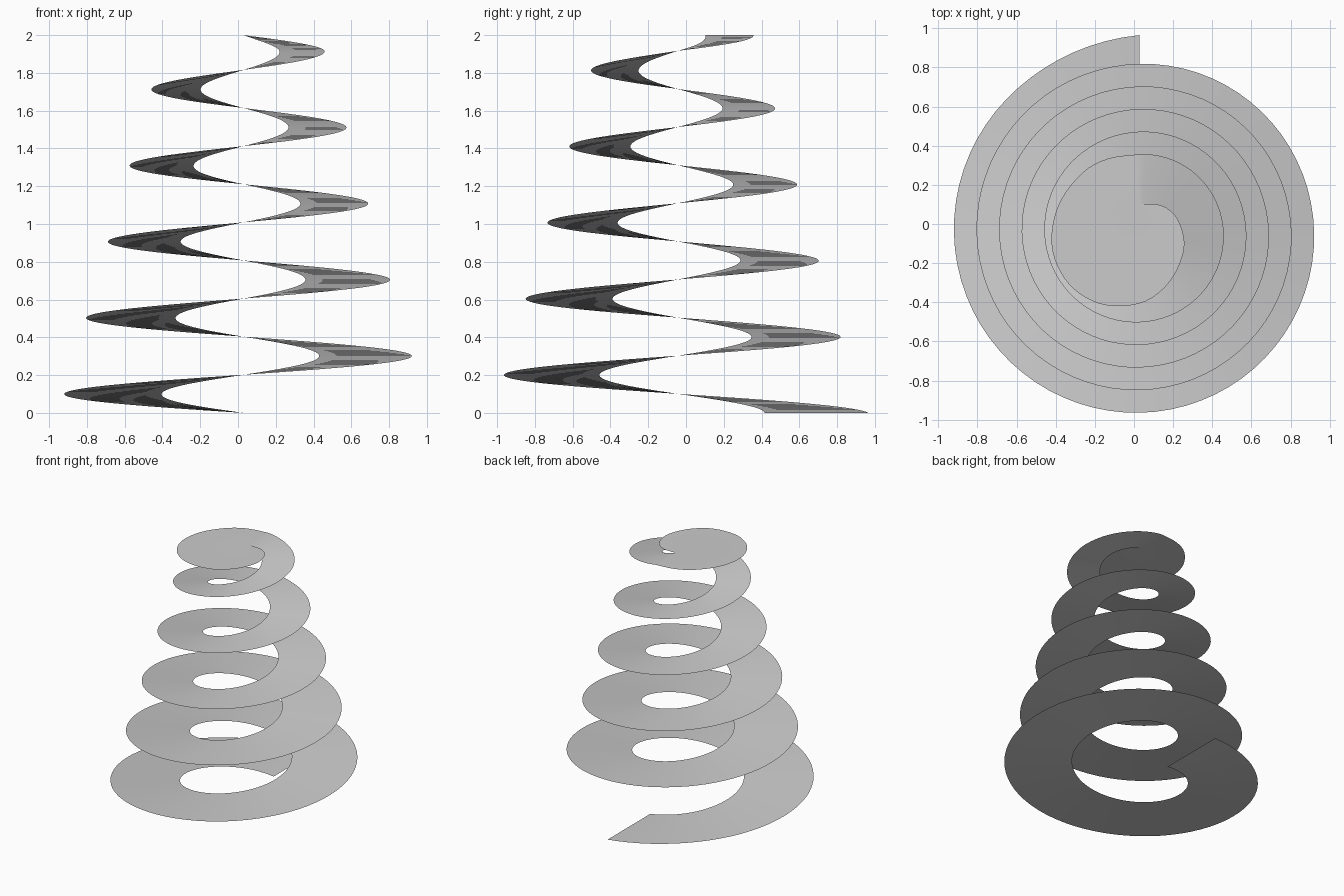
import bpy, bmesh, math
from mathutils import Vector

if "Cube" in bpy.data.objects:
    bpy.data.objects.remove(bpy.data.objects["Cube"])

CX, CY = 0.029, -0.044      # axis of the spiral
TURNS, STEPS = 5, 72

# inner radius at every quarter turn, bottom to top
INNER = [.46, .434, .414, .401, .391, .36, .345, .328, .332, .333, .318,
         .301, .294, .264, .25, .238, .237, .227, .207, .191, .146]


def spline(pts, i, f):
    """Catmull-Rom value between pts[i] and pts[i+1]."""
    p0, p1 = pts[max(i - 1, 0)], pts[i]
    p2, p3 = pts[min(i + 1, len(pts) - 1)], pts[min(i + 2, len(pts) - 1)]
    return 0.5 * (2 * p1 + (p2 - p0) * f + (2 * p0 - 5 * p1 + 4 * p2 - p3) * f * f
                  + (3 * p1 - p0 - 3 * p2 + p3) * f ** 3)


def inner_radius(t):
    i = min(int(t * 4), len(INNER) - 2)
    return spline(INNER, i, t * 4 - i)


def outer_radius(t):
    flare = 0.031 * max(0, 1 - t / 0.125) ** 2   # lower tip swings outwards
    return 0.978 - 0.1155 * t + flare


def height(t):
    return 0.4035 * t if t < 4.75 else 1.9166 + (t - 4.75) / 0.25 * 0.0834


bm = bmesh.new()

# Tapering helical ribbon
rows = []
for k in range(TURNS * STEPS + 1):
    t = k / STEPS
    a = math.pi / 2 + 2 * math.pi * t
    rows.append([bm.verts.new((CX + r * math.cos(a), CY + r * math.sin(a), height(t)))
                 for r in (inner_radius(t), outer_radius(t))])
for (i0, o0), (i1, o1) in zip(rows, rows[1:]):
    bm.faces.new((i0, o0, o1, i1))

# Flat top plate continuing from the ribbon's upper end
inner_end, outer_end = rows[-1]
outline = [outer_end.co.xy.copy()] + [Vector(p) for p in (
    (-.13, .335), (-.26, .265), (-.375, .12), (-.42, -.04), (-.405, -.18),
    (-.33, -.31), (-.21, -.395), (-.08, -.42), (.06, -.395), (.17, -.31),
    (.235, -.2), (.257, -.09), (.22, .03), (.14, .095))] + [inner_end.co.xy.copy()]
ring = [outer_end]
for i in range(len(outline) - 1):
    for s in range(4):
        if i or s:
            p = spline(outline, i, s / 4)
            ring.append(bm.verts.new((p.x, p.y, 2.0)))
ring.append(inner_end)
plate = bm.faces.new(ring)
bmesh.ops.triangulate(bm, faces=[plate])

bmesh.ops.recalc_face_normals(bm, faces=bm.faces)
if sum(f.normal.z * f.calc_area() for f in bm.faces) < 0:
    bmesh.ops.reverse_faces(bm, faces=bm.faces)
mesh = bpy.data.meshes.new("spiral_ribbon")
bm.to_mesh(mesh)
bm.free()
ribbon = bpy.data.objects.new("spiral_ribbon", mesh)
bpy.context.collection.objects.link(ribbon)
for poly in mesh.polygons:
    poly.use_smooth = True
